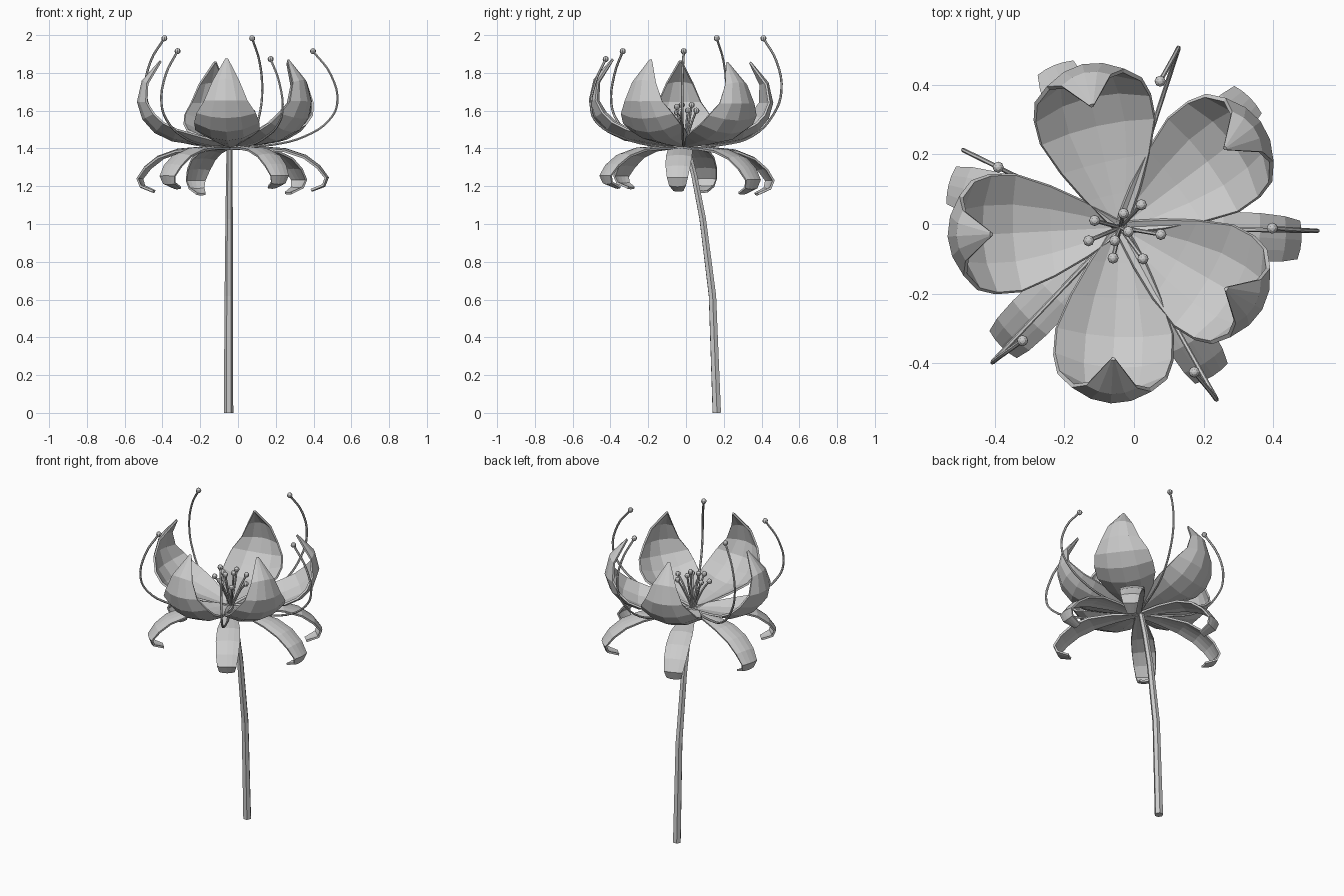
import bpy, bmesh, math
from mathutils import Vector

if "Cube" in bpy.data.objects:
    bpy.data.objects.remove(bpy.data.objects["Cube"])

CX, CY, CZ = -0.04, -0.01, 1.41   # flower centre


def blade(name, angle, profile, reach, cup, tip_dz, thick, cols=4):
    """Cupped leaf surface swept along an (r, z, half width) profile."""
    a = math.radians(angle)
    out = Vector((math.cos(a), math.sin(a), 0))
    side = Vector((-out.y, out.x, 0))
    bm = bmesh.new()
    rows = []
    n = len(profile)
    for i, (r, z, w) in enumerate(profile):
        r0, z0, _ = profile[max(i - 1, 0)]
        r1, z1, _ = profile[min(i + 1, n - 1)]
        d = math.hypot(r1 - r0, z1 - z0)
        nr, nz = -(z1 - z0) / d, (r1 - r0) / d      # inner normal
        row = []
        for j in range(cols + 1):
            u = 2 * j / cols - 1
            lift = cup * w * u * u
            p = Vector((CX, CY, z + nz * lift + tip_dz * i / (n - 1)))
            p += out * (r * reach + nr * lift) + side * (u * w)
            row.append(bm.verts.new(p))
        rows.append(row)
    for ra, rb in zip(rows, rows[1:]):
        for j in range(cols):
            bm.faces.new((ra[j], rb[j], rb[j + 1], ra[j + 1]))
    bmesh.ops.recalc_face_normals(bm, faces=bm.faces)
    me = bpy.data.meshes.new(name)
    bm.to_mesh(me)
    bm.free()
    ob = bpy.data.objects.new(name, me)
    bpy.context.collection.objects.link(ob)
    mod = ob.modifiers.new("thickness", 'SOLIDIFY')
    mod.thickness = thick
    mod.offset = 0
    return ob


def tube(name, pts, radius, radii=None, smooth=True, res=4):
    """Round tube through points, converted to a mesh."""
    cu = bpy.data.curves.new(name, 'CURVE')
    cu.dimensions = '3D'
    cu.bevel_depth = radius
    cu.bevel_resolution = 1
    cu.resolution_u = res
    cu.use_fill_caps = True
    sp = cu.splines.new('BEZIER')
    sp.bezier_points.add(len(pts) - 1)
    for i, (bp, p) in enumerate(zip(sp.bezier_points, pts)):
        bp.co = p
        kind = 'AUTO' if smooth else 'VECTOR'
        bp.handle_left_type = bp.handle_right_type = kind
        if radii:
            bp.radius = radii[i]
    ob = bpy.data.objects.new(name, cu)
    bpy.context.collection.objects.link(ob)
    bpy.ops.object.select_all(action='DESELECT')
    ob.select_set(True)
    bpy.context.view_layer.objects.active = ob
    bpy.ops.object.convert(target='MESH')
    for f in bpy.context.object.data.polygons:
        f.use_smooth = False


def bulb(name, loc, r):
    bpy.ops.mesh.primitive_uv_sphere_add(segments=8, ring_count=6, radius=r, location=loc)
    bpy.context.object.name = name


# stem, leaning forward towards the flower
tube("stem", [(-0.05, 0.163, 0), (-0.049, 0.14, 0.62), (-0.047, 0.088, 1.03),
              (-0.046, 0.045, 1.25), (-0.045, 0.005, 1.415)],
     0.025, [1, 0.88, 0.78, 0.7, 0.62], smooth=False, res=1)

# five upright petals curling inwards at the tip
petal = [(0, 1.41, 0.02), (0.1, 1.418, 0.08), (0.2, 1.428, 0.13), (0.31, 1.445, 0.168),
         (0.4, 1.49, 0.17), (0.462, 1.56, 0.155), (0.49, 1.65, 0.112),
         (0.465, 1.76, 0.07), (0.37, 1.868, 0.005)]
for i, (ang, reach, dz) in enumerate([(-93, 1.02, 0.005), (-30, 0.95, 0), (37, 1.02, -0.015),
                                      (103, 0.97, -0.012), (183, 1.0, -0.005)]):
    blade(f"petal_{i}", ang, petal, reach, 0.35, dz, 0.012)

# six narrow drooping sepals
sepal = [(0, 1.4, 0.015), (0.15, 1.405, 0.045), (0.28, 1.395, 0.065), (0.38, 1.36, 0.068),
         (0.45, 1.305, 0.064), (0.492, 1.245, 0.054), (0.475, 1.2, 0.043), (0.41, 1.175, 0.025)]
for i, (ang, reach) in enumerate([(-4, 1.05), (45, 1.06), (112, 1.01),
                                  (166, 1.02), (225, 0.97), (-58, 1.01)]):
    blade(f"sepal_{i}", ang, sepal, reach, -0.15, -0.02 * math.sin(math.radians(ang)), 0.012)

# five long outer filaments: bulge point (x, y), bulb centre (x, y, z)
for i, (ox, oy, bx, by, bz) in enumerate([
        (0.128, 0.505, 0.075, 0.41, 1.983), (-0.49, 0.212, -0.39, 0.163, 1.983),
        (-0.405, -0.395, -0.32, -0.335, 1.915), (0.235, -0.5, 0.173, -0.425, 1.873),
        (0.525, -0.02, 0.397, -0.012, 1.915)]):
    def at(t, z):
        return (CX + (ox - CX) * t, CY + (oy - CY) * t, z)
    zo = bz - 0.25
    m = Vector((ox, oy, zo)).lerp(Vector((bx, by, bz)), 0.5)
    m += Vector((ox - bx, oy - by, 0)) * 0.24
    tube(f"outer_filament_{i}",
         [at(0, 1.405), at(0.4, 1.42), at(0.7, 1.465), at(0.92, (zo + 1.47) / 2 - 0.02),
          at(1, zo - 0.03), m, (bx, by, bz)], 0.0065)
    bulb(f"outer_bulb_{i}", (bx, by, bz), 0.016)

# short stamens in the middle
for i, (bx, by, bz) in enumerate([
        (-0.113, 0.01, 1.6), (-0.13, -0.048, 1.59), (-0.06, -0.098, 1.6),
        (-0.055, -0.048, 1.62), (-0.03, 0.03, 1.63), (0.021, 0.055, 1.6),
        (-0.016, -0.022, 1.63), (0.026, -0.1, 1.58), (0.077, -0.03, 1.59)]):
    def mid(t, z):
        return (CX + (bx - CX) * t, CY + (by - CY) * t, z)
    tube(f"stamen_{i}", [mid(0.05, 1.41), mid(0.35, 1.48), mid(0.7, 1.55), (bx, by, bz)], 0.006)
    bulb(f"stamen_bulb_{i}", (bx, by, bz), 0.016)
